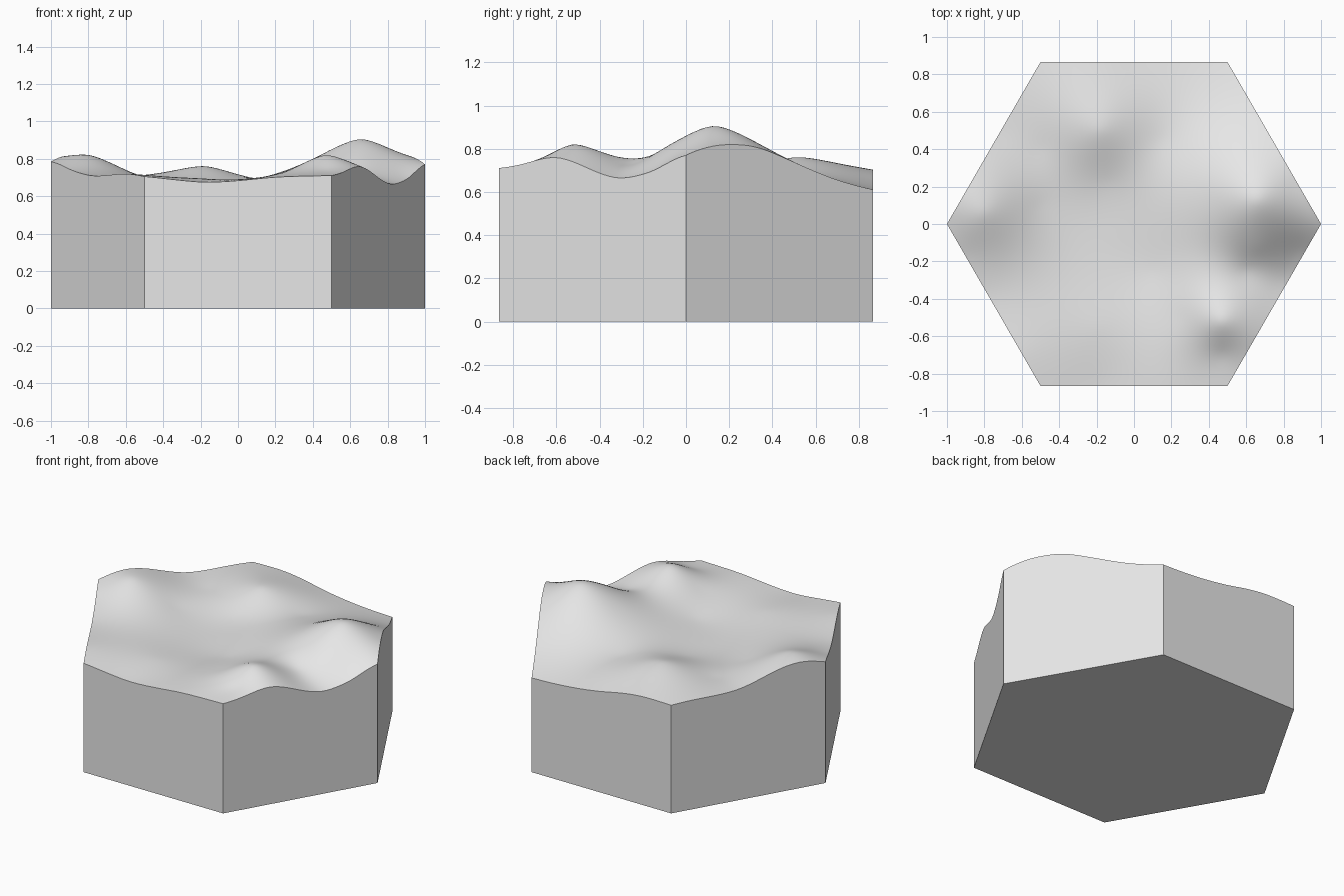
import bpy, bmesh, math

old = bpy.data.objects.get("Cube")
if old:
    bpy.data.objects.remove(old, do_unlink=True)

# Terrain landmarks as x, y, height in hundredths of a unit
CORNERS = [(50, -87, 71), (100, 0, 77), (50, 87, 61),
           (-50, 87, 70), (-100, 0, 78.5), (-50, -87, 70.5)]
RIM = [(-18, -87, 67.5), (18, -87, 70), (65, -60, 76), (82, -31, 66.5),
       (91, -15, 70), (87, 22, 82), (74, 45, 76), (62, 66, 67),
       (0, 87, 65.5), (-28, 87, 70), (-72, 48, 72), (-84, 28, 79),
       (-90, -17, 74.5), (-78, -38, 71), (-60, -69, 72)]
HILLS = [(66, 13, 90.5), (47, -52, 82), (-80, 6, 82), (-18, 50, 76)]
SLOPES = [(40, 13, 80), (66, -12, 79), (60, -25, 73), (25, -50, 73),
          (47, -70, 74), (-18, 70, 73)]
HOLLOWS = [(-50, 10, 70), (-50, 40, 70), (-10, -5, 66), (-15, 22, 68),
           (-20, -55, 69.5), (15, 45, 69), (10, -25, 67)]


def kernel(dx, dy):
    """Thin plate bending kernel."""
    d = dx * dx + dy * dy
    return d * math.log(d) if d > 1e-9 else 0.0


def solve(rows):
    """Gauss-Jordan elimination of an augmented matrix."""
    n = len(rows)
    for i in range(n):
        p = max(range(i, n), key=lambda r: abs(rows[r][i]))
        rows[i], rows[p] = rows[p], rows[i]
        rows[i] = [v / rows[i][i] for v in rows[i]]
        for r in range(n):
            if r != i:
                f = rows[r][i]
                rows[r] = [a - f * b for a, b in zip(rows[r], rows[i])]
    return [row[-1] for row in rows]


def smooth_surface(points):
    """Return a height function that bends smoothly through the points."""
    plane = [[1, x, y] for x, y, z in points]
    rows = [[kernel(x - u, y - v) for u, v, w in points] + plane[i] + [z]
            for i, (x, y, z) in enumerate(points)]
    for k in range(3):
        rows.append([p[k] for p in plane] + [0, 0, 0, 0])
    weights = solve(rows)
    c, cx, cy = weights[-3:]

    def height(x, y):
        bend = sum(w * kernel(x - u, y - v)
                   for w, (u, v, z) in zip(weights, points))
        return c + cx * x + cy * y + bend
    return height


landmarks = [(x / 100, y / 100, z / 100)
             for x, y, z in CORNERS + RIM + HILLS + SLOPES + HOLLOWS]
height = smooth_surface(landmarks)

# Finely divided hexagon for the ground
bm = bmesh.new()
centre = bm.verts.new((0, 0, 0))
ring = [bm.verts.new((math.cos(math.radians(60 * i)),
                      math.sin(math.radians(60 * i)), 0)) for i in range(6)]
for a, b in zip(ring, ring[1:] + ring[:1]):
    bm.faces.new((centre, a, b))
bmesh.ops.subdivide_edges(bm, edges=bm.edges[:], cuts=35, use_grid_fill=True)
for v in bm.verts:
    v.co.z = height(v.co.x, v.co.y)

# Straight walls and flat underside
rim = [e for e in bm.edges if e.is_boundary]
skirt = bmesh.ops.extrude_edge_only(bm, edges=rim)["geom"]
for v in skirt:
    if isinstance(v, bmesh.types.BMVert):
        v.co.z = 0
base_edges = [e for e in bm.edges if e.is_boundary]
bmesh.ops.contextual_create(bm, geom=base_edges)
bmesh.ops.recalc_face_normals(bm, faces=bm.faces[:])

mesh = bpy.data.meshes.new("terrain_tile")
bm.to_mesh(mesh)
bm.free()
tile = bpy.data.objects.new("terrain_tile", mesh)
bpy.context.collection.objects.link(tile)

# Plain grey finish
grey = bpy.data.materials.new("light_grey")
grey.use_nodes = True
grey.diffuse_color = (0.8, 0.8, 0.8, 1)
grey.node_tree.nodes["Principled BSDF"].inputs["Base Color"].default_value = grey.diffuse_color
mesh.materials.append(grey)

bpy.ops.object.select_all(action="DESELECT")
tile.select_set(True)
bpy.context.view_layer.objects.active = tile
bpy.ops.object.shade_smooth_by_angle(angle=math.radians(35))
